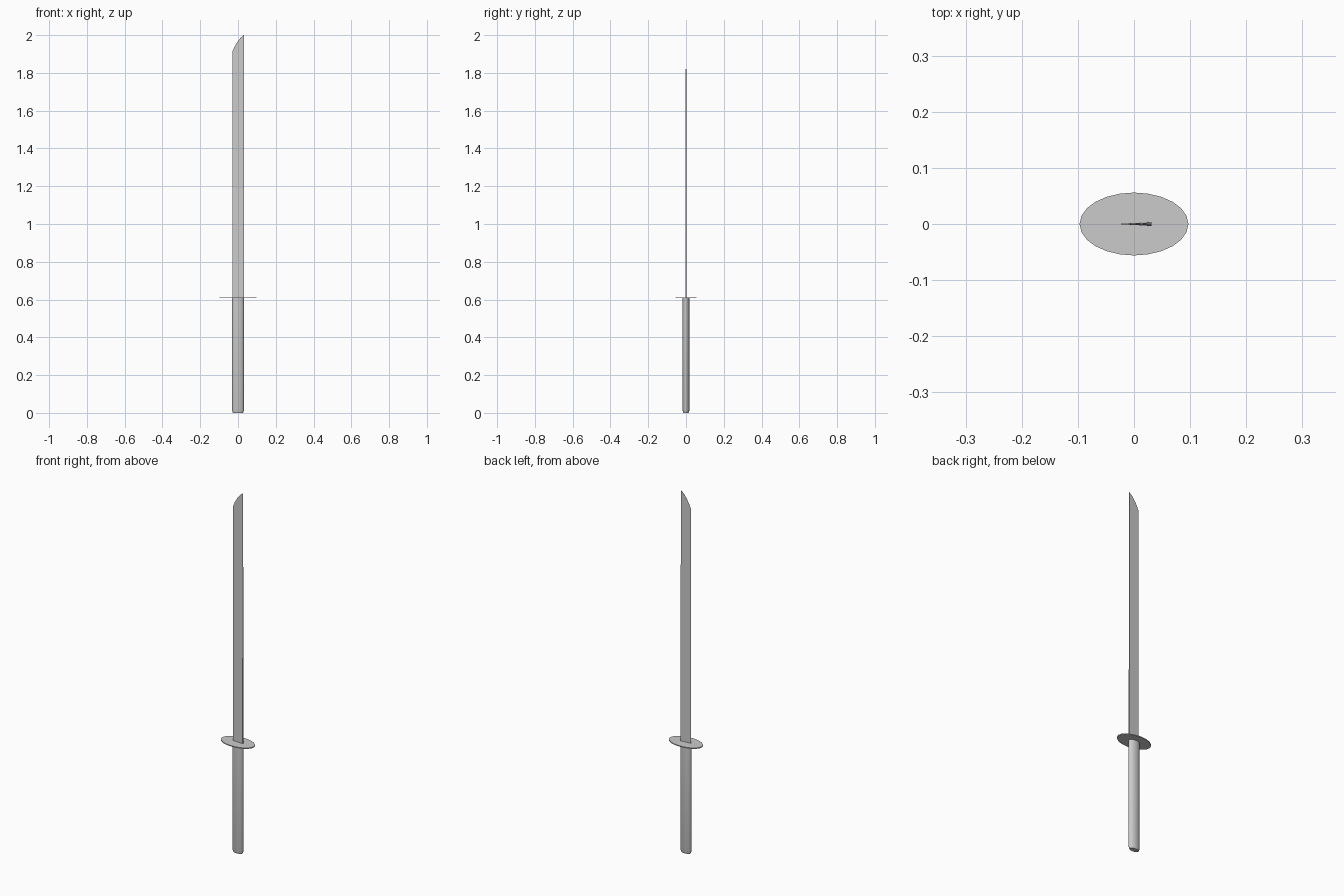
import bpy
import bmesh
import math

if "Cube" in bpy.data.objects:
    bpy.data.objects.remove(bpy.data.objects["Cube"])


def make_object(name, bm):
    bmesh.ops.recalc_face_normals(bm, faces=bm.faces)
    mesh = bpy.data.meshes.new(name)
    bm.to_mesh(mesh)
    bm.free()
    obj = bpy.data.objects.new(name, mesh)
    bpy.context.collection.objects.link(obj)
    return obj


def loft(name, rings):
    """Skin a list of equal-length vertex rings and cap both ends."""
    bm = bmesh.new()
    loops = [[bm.verts.new(p) for p in ring] for ring in rings]
    n = len(loops[0])
    for a, b in zip(loops, loops[1:]):
        for i in range(n):
            j = (i + 1) % n
            bm.faces.new((a[i], a[j], b[j], b[i]))
    bm.faces.new(loops[0][::-1])
    bm.faces.new(loops[-1])
    return make_object(name, bm)


def ellipse(rx, ry, z, n=24):
    return [(rx * math.cos(math.tau * i / n), ry * math.sin(math.tau * i / n), z)
            for i in range(n)]


# Oval grip with a small chamfer at the butt
handle = loft("handle", [ellipse(0.027, 0.014, 0.0), ellipse(0.032, 0.018, 0.014),
                         ellipse(0.032, 0.018, 0.608)])
bpy.context.view_layer.objects.active = handle
handle.select_set(True)
bpy.ops.object.shade_smooth_by_angle(angle=math.radians(30))

# Thin oval guard
loft("guard", [ellipse(0.097, 0.056, 0.607), ellipse(0.097, 0.056, 0.612)])

# Wedge blade: sharp edge at -x, flat spine at +x thinning towards the tip
EDGE, SPINE, BASE, TIP = -0.03, 0.031, 0.61, 2.0
tip_curve = [(EDGE, 1.912), (-0.02, 1.936), (-0.005, 1.962), (0.012, 1.984), (SPINE, TIP)]


def half_thickness(x, z):
    spine = 0.0035 - 0.0025 * (z - BASE) / (TIP - BASE)
    return max(0.0002, spine * (x - EDGE) / (SPINE - EDGE))


bm = bmesh.new()
outline = [(SPINE, BASE), (0.012, BASE), (-0.005, BASE), (-0.02, BASE), (EDGE, BASE)] + tip_curve
sides = []
for s in (-1, 1):
    sides.append([bm.verts.new((x, s * half_thickness(x, z), z)) for x, z in outline])
n = len(outline)
for side in sides:
    for i in range(4):
        bm.faces.new((side[i], side[i + 1], side[n - 2 - i], side[n - 1 - i]))
for i in range(n):
    j = (i + 1) % n
    bm.faces.new((sides[0][i], sides[0][j], sides[1][j], sides[1][i]))
make_object("blade", bm)
